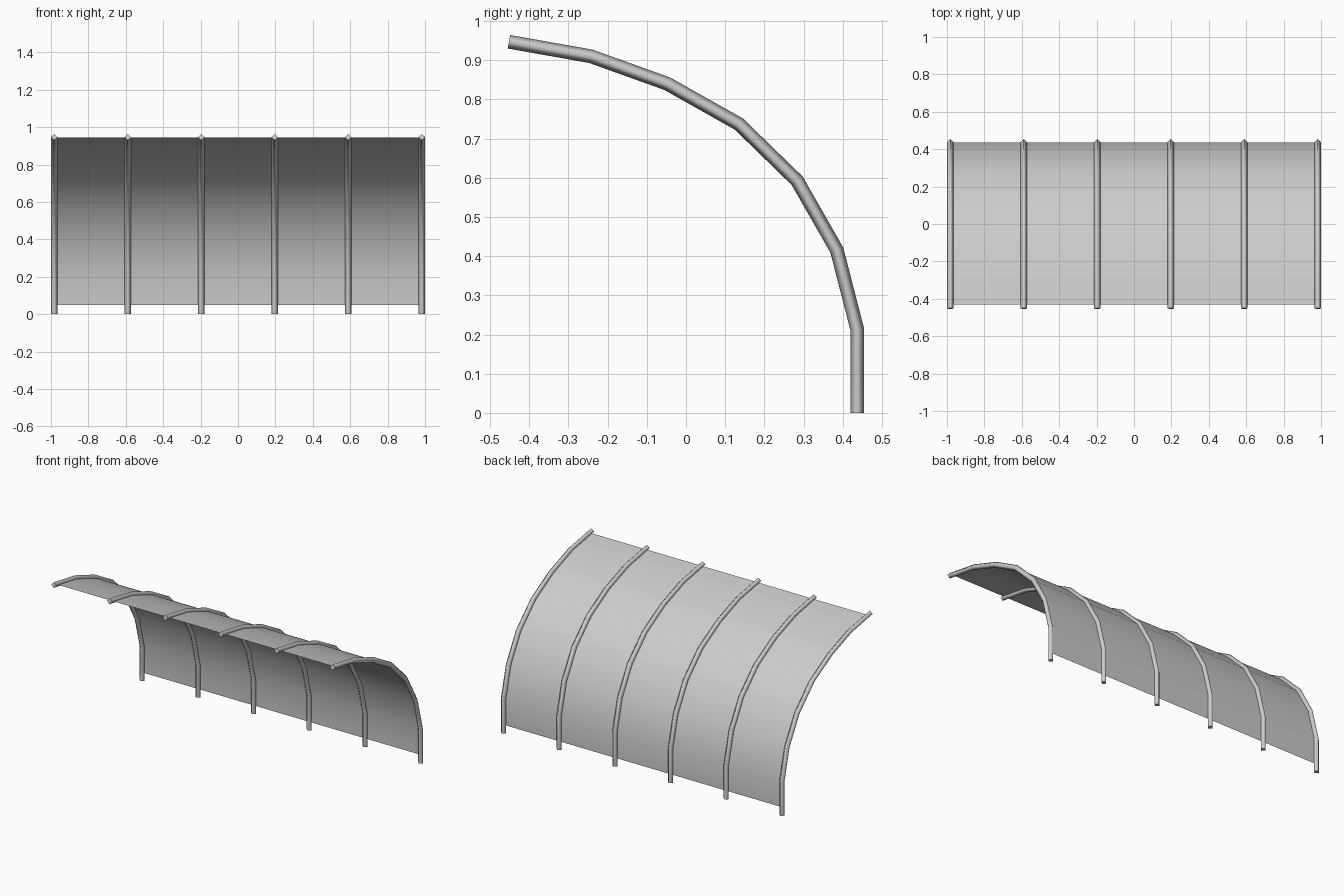
import bpy
import bmesh
from mathutils import Vector

cube = bpy.data.objects.get("Cube")
if cube:
    bpy.data.objects.remove(cube, do_unlink=True)

grey = bpy.data.materials.new("light grey")
grey.use_nodes = True
colour = (0.6, 0.6, 0.6, 1)
grey.diffuse_color = colour
grey.node_tree.nodes["Principled BSDF"].inputs["Base Color"].default_value = colour

# Side profile shared by ribs and panel, as (y, z) from the foot to the overhang
PROFILE = [(0.437, 0), (0.437, 0.213), (0.385, 0.415), (0.284, 0.592),
           (0.135, 0.737), (-0.048, 0.84), (-0.243, 0.91), (-0.452, 0.947)]
RADIUS = 0.0175
RIB_COUNT = 6
HALF_SPAN = 1 - RADIUS
path = [Vector((0, y, z)) for y, z in PROFILE]


def finish(name, bm):
    mesh = bpy.data.meshes.new(name)
    bm.to_mesh(mesh)
    bm.free()
    mesh.materials.append(grey)
    obj = bpy.data.objects.new(name, mesh)
    bpy.context.collection.objects.link(obj)
    return obj


def make_rib(name, x):
    """Sweep a diamond section along the profile with mitred bends."""
    bm = bmesh.new()
    side = Vector((RADIUS, 0, 0))
    rings = []
    for i, p in enumerate(path):
        before = (p - path[max(i - 1, 0)]).normalized()
        after = (path[min(i + 1, len(path) - 1)] - p).normalized()
        tangent = (before + after).normalized()
        out = Vector((0, tangent.z, -tangent.y))
        miter = max(before.dot(tangent), after.dot(tangent))
        out *= RADIUS / miter
        centre = p + Vector((x, 0, 0))
        rings.append([bm.verts.new(centre + o) for o in (out, side, -out, -side)])
    for a, b in zip(rings, rings[1:]):
        for k in range(4):
            n = (k + 1) % 4
            bm.faces.new((a[k], a[n], b[n], b[k])).smooth = True
    # Flat end caps, with their rims kept sharp
    for ring in (rings[0], rings[-1]):
        cap = bm.faces.new(ring)
        for edge in cap.edges:
            edge.smooth = False
    bmesh.ops.recalc_face_normals(bm, faces=bm.faces[:])
    return finish(name, bm)


def make_panel():
    """Thin curved sheet along the centre line, stopping short of the rib ends."""
    bm = bmesh.new()
    line = path[:]
    line[0] = Vector((0, line[0].y, 0.05))
    line[-1] = line[-1].lerp(line[-2], 0.1)
    rows = [[bm.verts.new(p + Vector((s * HALF_SPAN, 0, 0))) for s in (-1, 1)]
            for p in line]
    for a, b in zip(rows, rows[1:]):
        bm.faces.new((a[1], b[1], b[0], a[0])).smooth = True
    bm.normal_update()
    # Point the sheet's normals to the outer, convex side
    if bm.faces[:][0].normal.y < 0:
        bmesh.ops.reverse_faces(bm, faces=bm.faces[:])
    return finish("curved_panel", bm)


make_panel()
for i in range(RIB_COUNT):
    make_rib(f"rib_{i + 1}", HALF_SPAN * (2 * i / (RIB_COUNT - 1) - 1))
